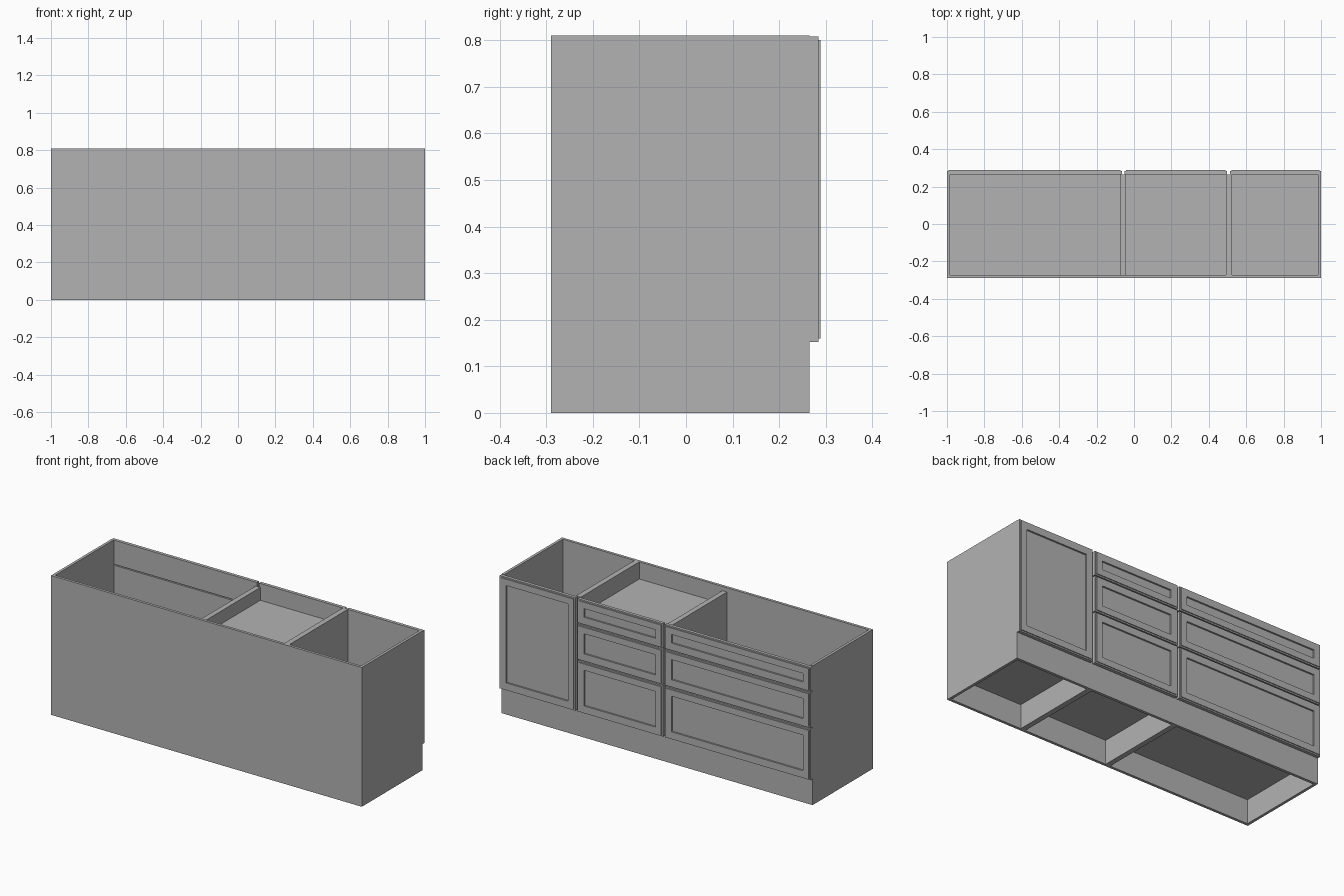
import bpy
import bmesh

cube = bpy.data.objects.get("Cube")
if cube:
    bpy.data.objects.remove(cube, do_unlink=True)

grey = bpy.data.materials.new("plain grey")
grey.use_nodes = True
grey.diffuse_color = (0.45, 0.45, 0.45, 1)
grey.node_tree.nodes["Principled BSDF"].inputs["Base Color"].default_value = (0.45, 0.45, 0.45, 1)

TOP = 0.81       # cabinet height
Y0, Y1 = -0.29, 0.265   # carcass depth
T = 0.016        # board thickness


def box_mesh(x, y, z):
    """Box between the given (low, high) pairs."""
    bm = bmesh.new()
    bmesh.ops.create_cube(bm, size=1)
    for v in bm.verts:
        v.co = [lo + (c + 0.5) * (hi - lo) for c, (lo, hi) in zip(v.co, (x, y, z))]
    return bm


def finish(bm, name):
    mesh = bpy.data.meshes.new(name)
    bmesh.ops.recalc_face_normals(bm, faces=bm.faces)
    bm.to_mesh(mesh)
    bm.free()
    mesh.materials.append(grey)
    ob = bpy.data.objects.new(name, mesh)
    bpy.context.collection.objects.link(ob)
    return ob


def board(name, x, y, z):
    return finish(box_mesh(x, y, z), name)


def step(bm, face, inset, depth):
    """Inset a face, then move it straight out (or in) along y."""
    bmesh.ops.inset_individual(bm, faces=[face], thickness=inset, use_even_offset=True)
    face = bmesh.ops.extrude_discrete_faces(bm, faces=[face])["faces"][0]
    bmesh.ops.translate(bm, verts=face.verts, vec=(0, depth, 0))
    return face


def panelled_front(name, x, z):
    """Door or drawer front with a stepped rim and a recessed panel."""
    bm = box_mesh(x, (Y1, 0.284), z)
    bm.normal_update()
    face = max(bm.faces, key=lambda f: f.normal.y)
    face = step(bm, face, 0.008, 0.005)
    step(bm, face, 0.037, -0.01)
    finish(bm, name)


# Carcass: long plain panel, ends, toe kick
board("long_panel", (-1, 1), (Y0, Y0 + T), (0, TOP))
board("end_panel_right", (-1, -1 + T), (Y0 + T, Y1), (0, TOP))
board("end_panel_left", (1 - T, 1), (Y0 + T, Y1), (0, TOP))
board("toe_kick", (-1 + T, 1 - T), (Y1 - T, Y1), (0, 0.155))

# Dividers between the three bays
board("divider_low", (-0.072, -0.042), (Y0 + T, Y1 - T), (0, 0.785))
board("divider_tall", (0.492, 0.523), (Y0 + T, Y1 - T), (0, TOP))
for label, x in (("low", (-0.072, -0.042)), ("tall", (0.492, 0.523))):
    board("divider_edge_" + label, x, (Y1 - T, Y1), (0.155, 0.785 if label == "low" else TOP))

# Bay floors, and the shelf near the top of the middle bay
bays = {"right": (-1 + T, -0.072), "middle": (-0.042, 0.492), "left": (0.523, 1 - T)}
for label, x in bays.items():
    board("floor_" + label, x, (Y0 + T, Y1 - T), (0.14, 0.155))
board("middle_shelf", bays["middle"], (Y0 + T, Y1), (0.695, 0.71))

# Door and the two stacks of drawers
panelled_front("door", (0.513, 1), (0.152, 0.808))
rows = {"top": (0.668, 0.808), "middle": (0.455, 0.662), "bottom": (0.152, 0.449)}
for column, x in (("wide", (-1, -0.064)), ("narrow", (-0.05, 0.498))):
    for row, z in rows.items():
        panelled_front(f"{column}_drawer_front_{row}", x, z)
